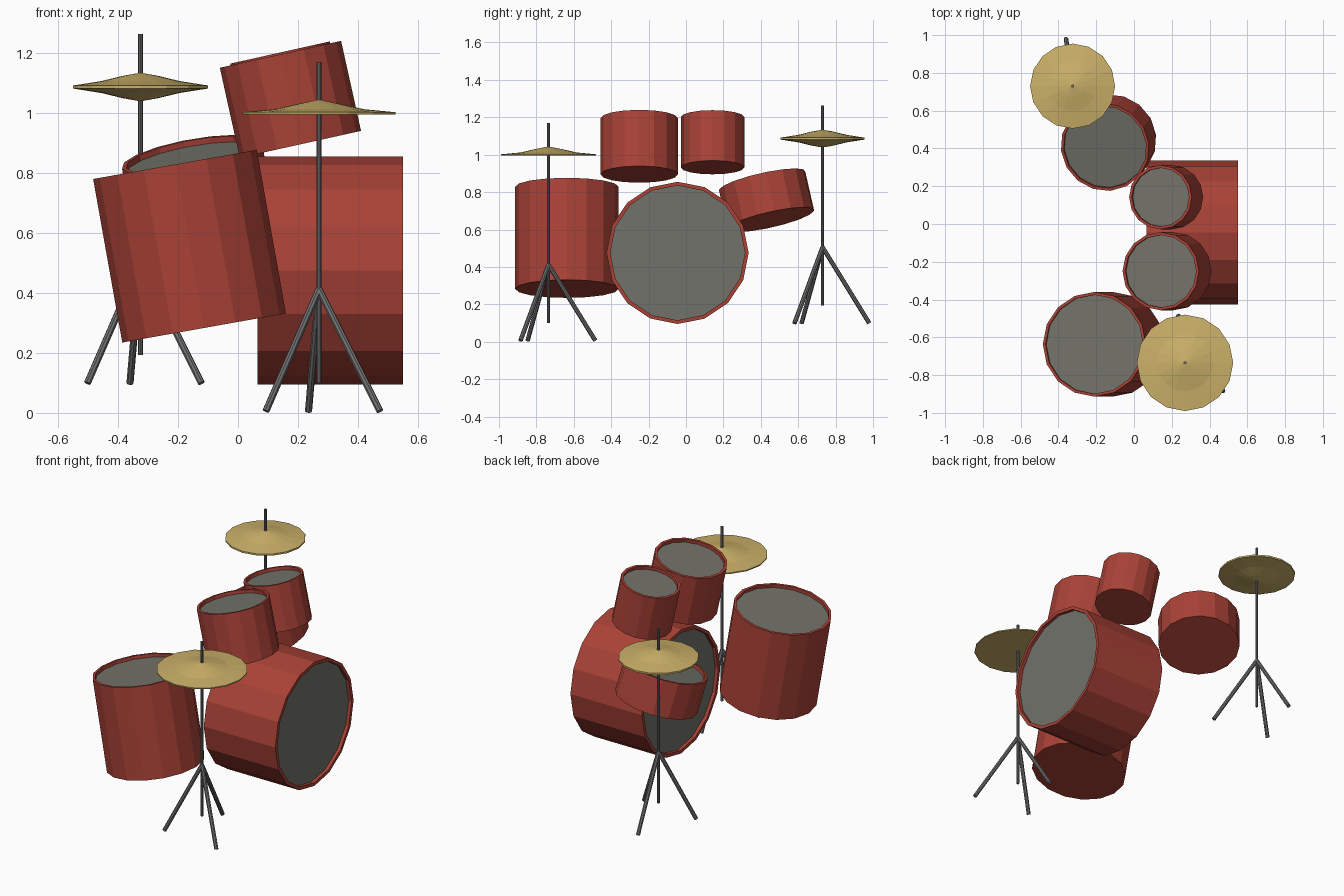
import bpy
import bmesh
from math import sin, cos, pi
from mathutils import Vector

if "Cube" in bpy.data.objects:
    bpy.data.objects.remove(bpy.data.objects["Cube"])


def material(name, rgb):
    m = bpy.data.materials.new(name)
    m.diffuse_color = (*rgb, 1)
    m.use_nodes = True
    m.node_tree.nodes["Principled BSDF"].inputs["Base Color"].default_value = m.diffuse_color
    return m


RED = material("red_shell", (0.40, 0.055, 0.038))
SKIN = material("drum_skin", (0.17, 0.17, 0.145))
BRASS = material("brass", (0.60, 0.44, 0.14))
METAL = material("metal", (0.16, 0.16, 0.16))


def lathe(name, profile, mat, start, end, n=16, caps=(True, True)):
    """Revolve (radius, height) points round the axis start -> end."""
    bm = bmesh.new()
    rings = [[bm.verts.new((r * cos(2 * pi * i / n), r * sin(2 * pi * i / n), z))
              for i in range(n)] for r, z in profile]
    for a, b in zip(rings, rings[1:]):
        for i in range(n):
            j = (i + 1) % n
            bm.faces.new((a[i], a[j], b[j], b[i]))
    if caps[0] and len(rings) > 1:
        bm.faces.new(rings[0][::-1])
    if caps[1]:
        bm.faces.new(rings[-1])
    mesh = bpy.data.meshes.new(name)
    bm.to_mesh(mesh)
    bm.free()
    mesh.materials.append(mat)
    ob = bpy.data.objects.new(name, mesh)
    bpy.context.collection.objects.link(ob)
    start, end = Vector(start), Vector(end)
    ob.rotation_mode = 'QUATERNION'
    ob.rotation_quaternion = (end - start).to_track_quat('Z', 'Y')
    ob.location = start
    return ob


def rod(name, start, end, r):
    length = (Vector(end) - Vector(start)).length
    lathe(name, [(r, 0), (r, length)], METAL, start, end, n=8)


def drum(name, bottom, top, r, lip=0.015, recess=0.02, two_heads=False):
    """Shell with a raised rim round a recessed skin."""
    h = (Vector(top) - Vector(bottom)).length
    ri = r - lip
    profile = [(r, 0), (r, h), (ri, h), (ri, h - recess)]
    if two_heads:
        profile = [(ri, recess), (ri, 0)] + profile
    lathe(name + "_shell", profile, RED, bottom, top, caps=(not two_heads, False))
    lathe(name + "_head", [(ri, h - recess)], SKIN, bottom, top)
    if two_heads:
        lathe(name + "_rear_head", [(ri, h - recess)], SKIN, top, bottom)


# Drums
drum("bass_drum", (0.065, -0.045, 0.475), (0.55, -0.045, 0.475), 0.38,
     lip=0.02, two_heads=True)
drum("floor_tom", (-0.113, -0.637, 0.283), (-0.21, -0.637, 0.828), 0.277)
drum("large_rack_tom", (0.208, -0.25, 0.895), (0.1415, -0.25, 1.195), 0.207)
drum("small_rack_tom", (0.20, 0.142, 0.932), (0.14, 0.142, 1.201), 0.17)
drum("snare_drum", (-0.116, 0.454, 0.653), (-0.154, 0.407, 0.860), 0.238)


# Tripod stands: pole and three splayed legs
def stand(name, x, y, z):
    rod(name + "_pole", (x, y, z + 0.10), (x, y, z + 1.17), 0.008)
    for i, (dx, dy) in enumerate([(-0.035, 0.25), (0.203, -0.15), (-0.177, -0.112)]):
        rod(f"{name}_leg_{i + 1}", (x + dx, y + dy, z + 0.006), (x, y, z + 0.412), 0.012)


stand("crash_stand", 0.27, -0.735, 0)
stand("hi_hat_stand", -0.325, 0.73, 0.093)

# Cymbals: shallow cones rising to a bell
crash = [(0.255, 0), (0.255, 0.007), (0.15, 0.017), (0.075, 0.034), (0.01, 0.047)]
lathe("crash_cymbal", crash, BRASS, (0.27, -0.735, 0.995), (0.27, -0.735, 2))

hat = [(0.225, 0.0), (0.225, 0.005), (0.13, 0.02), (0.06, 0.037), (0.01, 0.046)]
hat_at = Vector((-0.325, 0.73, 1.086))
for name, s in (("hi_hat_top", 1), ("hi_hat_bottom", -1)):
    lathe(name, hat, BRASS, hat_at, hat_at + Vector((0, 0, s)))
